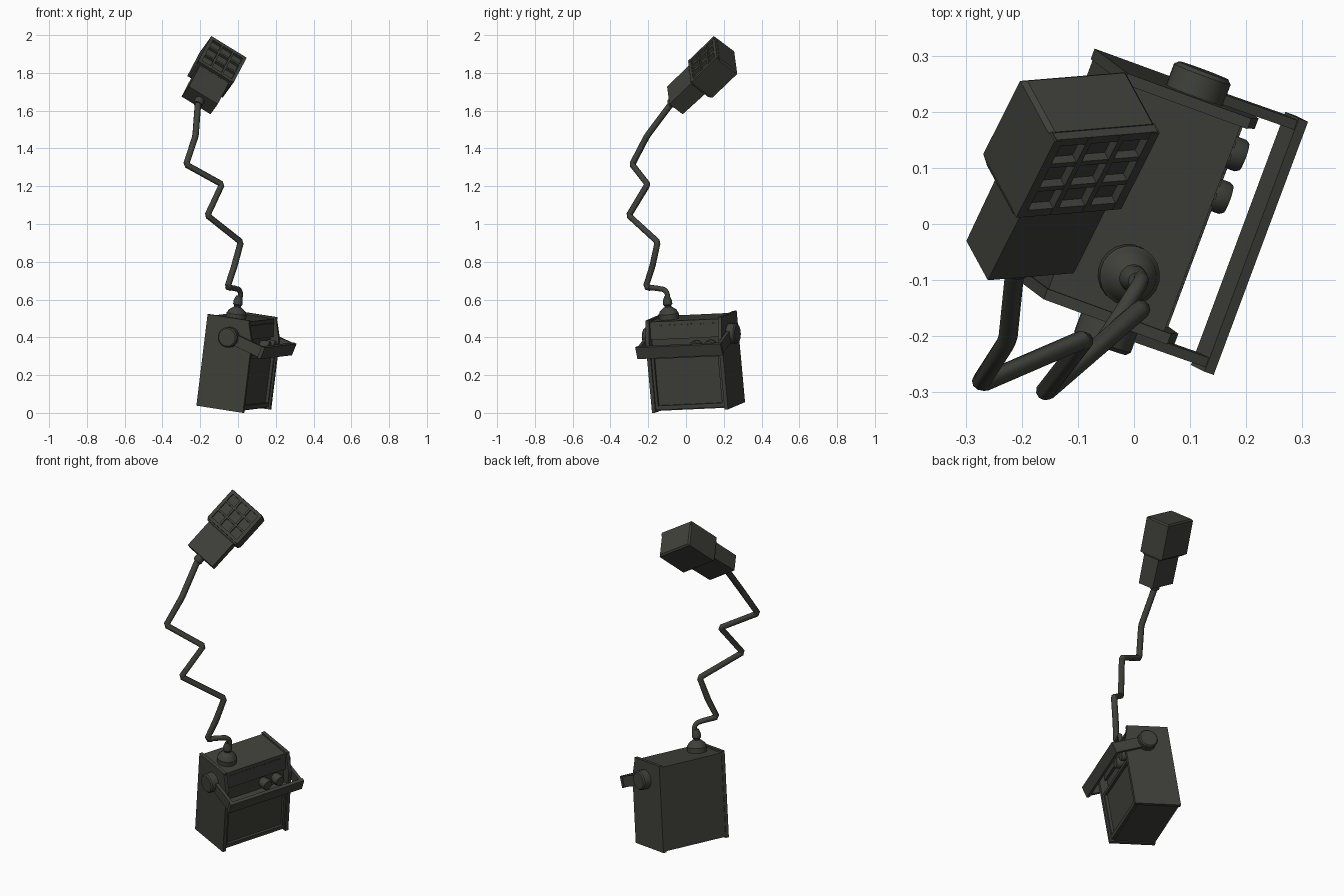
import bpy, bmesh, math
from mathutils import Vector, Matrix

if "Cube" in bpy.data.objects:
    bpy.data.objects.remove(bpy.data.objects["Cube"])

mat = bpy.data.materials.new("dark_olive_grey")
mat.diffuse_color = (0.05, 0.052, 0.042, 1)
mat.use_nodes = True
mat.node_tree.nodes["Principled BSDF"].inputs["Base Color"].default_value = mat.diffuse_color


def frame(origin, x, y):
    """Right-handed local frame from an origin and two directions."""
    x = Vector(x).normalized()
    z = x.cross(Vector(y)).normalized()
    m = Matrix((x, z.cross(x), z)).transposed().to_4x4()
    m.translation = Vector(origin)
    return m


BOX = frame((0.026, -0.18, 0.0), (0.93, -0.34, -0.145), (0.35, 0.938, 0.043))    # front, along, up
HEAD = frame((-0.14, 0.15, 1.997), (0.85, 0.07, -0.52), (-0.437, 0.728, -0.53))  # right, back, axis


def loft(name, rings, m=Matrix(), smooth=False):
    """Closed solid through matching rings of points."""
    bm = bmesh.new()
    vs = [[bm.verts.new(m @ Vector(p)) for p in r] for r in rings]
    n = len(vs[0])
    for a, b in zip(vs, vs[1:]):
        for i in range(n):
            bm.faces.new((a[i], a[(i + 1) % n], b[(i + 1) % n], b[i]))
    bm.faces.new(vs[0])
    bm.faces.new(vs[-1])
    bmesh.ops.recalc_face_normals(bm, faces=bm.faces)
    me = bpy.data.meshes.new(name)
    bm.to_mesh(me)
    bm.free()
    me.materials.append(mat)
    ob = bpy.data.objects.new(name, me)
    bpy.context.collection.objects.link(ob)
    if smooth:
        bpy.context.view_layer.objects.active = ob
        bpy.ops.object.select_all(action='DESELECT')
        ob.select_set(True)
        bpy.ops.object.shade_smooth_by_angle(angle=math.radians(40))
    return ob


def rect(x0, x1, y0, y1, z):
    return [(x0, y0, z), (x1, y0, z), (x1, y1, z), (x0, y1, z)]


def box(name, m, x0, x1, y0, y1, z0, z1):
    return loft(name, [rect(x0, x1, y0, y1, z0), rect(x0, x1, y0, y1, z1)], m)


def prism(name, m, profile, y0, y1):
    return loft(name, [[(x, y, z) for x, z in profile] for y in (y0, y1)], m)


def lathe(name, m, centre, axis, steps, n=20):
    """Round part: steps are (distance along axis, radius)."""
    axis = Vector(axis).normalized()
    s = axis.orthogonal().normalized()
    t = axis.cross(s)
    ang = [2 * math.pi * i / n for i in range(n)]
    rings = [[Vector(centre) + axis * d + (s * math.cos(a) + t * math.sin(a)) * r for a in ang]
             for d, r in steps]
    return loft(name, rings, m, True)


def tube(name, pts, cut, r0, r1, n=10):
    """Bent tube; every corner is cut into two close points."""
    pts = [Vector(p) for p in pts]
    path = [pts[0]]
    for a, b, c in zip(pts, pts[1:], pts[2:]):
        path += [b + (a - b).normalized() * cut, b + (c - b).normalized() * cut]
    path.append(pts[-1])
    rings, side = [], None
    for i, p in enumerate(path):
        d = (path[min(i + 1, len(path) - 1)] - p).normalized() + (p - path[max(i - 1, 0)]).normalized()
        d.normalize()
        side = d.orthogonal() if side is None else side - d * side.dot(d)
        side.normalize()
        t = d.cross(side)
        r = r0 + (r1 - r0) * i / (len(path) - 1)
        rings.append([p + (side * math.cos(k * 2 * math.pi / n) + t * math.sin(k * 2 * math.pi / n)) * r
                      for k in range(n)])
    return loft(name, rings, smooth=True)


# Case: body between two end plates
L = 0.43
body = [(-0.262, 0.006), (-0.025, 0.006), (-0.025, 0.30), (-0.045, 0.30),
        (-0.045, 0.385), (-0.03, 0.385), (-0.04, 0.48), (-0.262, 0.48)]
prism("case_body", BOX, body, 0.01, L - 0.01)
plate = [(-0.265, 0), (0, 0), (0, 0.38), (-0.028, 0.475), (-0.028, 0.49), (-0.265, 0.49)]
for side, y in (("near", 0), ("far", L - 0.02)):
    prism("end_plate_" + side, BOX, plate, y, y + 0.02)

# Raised frame around the lower front panel
box("panel_rail_bottom", BOX, -0.03, -0.01, 0.02, L - 0.02, 0.012, 0.035)
box("panel_rail_top", BOX, -0.03, -0.01, 0.02, L - 0.02, 0.285, 0.302)
for side, y in (("near", 0.02), ("far", L - 0.034)):
    box("panel_stile_" + side, BOX, -0.03, -0.01, y, y + 0.014, 0.03, 0.29)

# Row of small slots near the top of the front, and two knobs below
for i in range(14):
    y = 0.05 + i * 0.0245
    box("slot_dash", BOX, -0.04, -0.034, y, y + 0.012, 0.456, 0.461)
for i, y in enumerate((0.274, 0.355)):
    lathe(f"knob_{i + 1}", BOX, (-0.05, y, 0.343), (1, 0, 0),
          [(0, 0.026), (0.02, 0.03), (0.048, 0.03), (0.055, 0.026)], 16)

# Carrying handle: pivots, arms and flat grip
PIVOT = BOX @ frame((-0.124, 0, 0.388), (0.193, 0, -0.054), (0, 1, 0))
for side, y, d in (("near", 0.0, -1), ("far", L, 1)):
    lathe("handle_pivot_" + side, PIVOT, (0, y, 0), (0, d, 0),
          [(0, 0.054), (0.04, 0.054), (0.047, 0.047)], 20)
    ys = sorted((y + d * 0.002, y + d * 0.02))
    box("handle_arm_" + side, PIVOT, 0, 0.205, *ys, -0.03, 0.03)
box("handle_grip", PIVOT, 0.192, 0.211, -0.028, L + 0.024, -0.033, 0.033)

# Stepped round mount on the case top
lathe("cable_mount", BOX, (-0.137, 0.093, 0.478), (0, 0, 1),
      [(0, 0.054), (0.03, 0.054), (0.036, 0.048), (0.045, 0.046), (0.058, 0.03), (0.066, 0.018),
       (0.072, 0.018), (0.08, 0.025), (0.1, 0.024), (0.125, 0.014)])

# Thin curved lead, then the zigzag stem
tube("cable_lead", [(0.01, -0.093, 0.59), (0.014, -0.1, 0.635), (0.005, -0.115, 0.653),
                    (-0.02, -0.155, 0.66), (-0.055, -0.21, 0.665)], 0.006, 0.013, 0.015)
tube("zigzag_stem", [(-0.04, -0.19, 0.662), (-0.055, -0.213, 0.668), (-0.02, -0.178, 0.775),
                     (0.015, -0.15, 0.905), (-0.162, -0.303, 1.045), (-0.085, -0.203, 1.21),
                     (-0.275, -0.285, 1.315), (-0.225, -0.207, 1.465), (-0.212, -0.08, 1.635),
                     (-0.204, -0.06, 1.66)], 0.011, 0.017, 0.017)

# Head: slim neck widening into a larger housing
loft("head_housing", [rect(0.02, 0.20, 0.014, 0.11, -0.386), rect(0.02, 0.20, 0.014, 0.115, -0.218),
                      rect(0.006, 0.214, 0.018, 0.135, -0.214), rect(0, 0.22, 0.018, 0.151, -0.2),
                      rect(0, 0.22, 0.018, 0.151, -0.008), rect(0.008, 0.212, 0.018, 0.143, 0)], HEAD)
lathe("neck_collar", HEAD, (0.11, 0.06, -0.42), (0, 0, 1), [(0, 0.022), (0.005, 0.026), (0.05, 0.026)], 12)

# Grille of three by three openings
for i in range(4):
    t = 0.018 if i in (0, 3) else 0.011
    x = (0.009, 0.0765, 0.1435, 0.211)[i]
    box(f"grille_upright_{i + 1}", HEAD, x - t / 2, x + t / 2, 0, 0.022, -0.204, -0.004)
    z = (-0.197, -0.134, -0.072, -0.011)[i]
    box(f"grille_crossbar_{i + 1}", HEAD, 0.004, 0.216, 0.001, 0.022, z - t / 2, z + t / 2)
